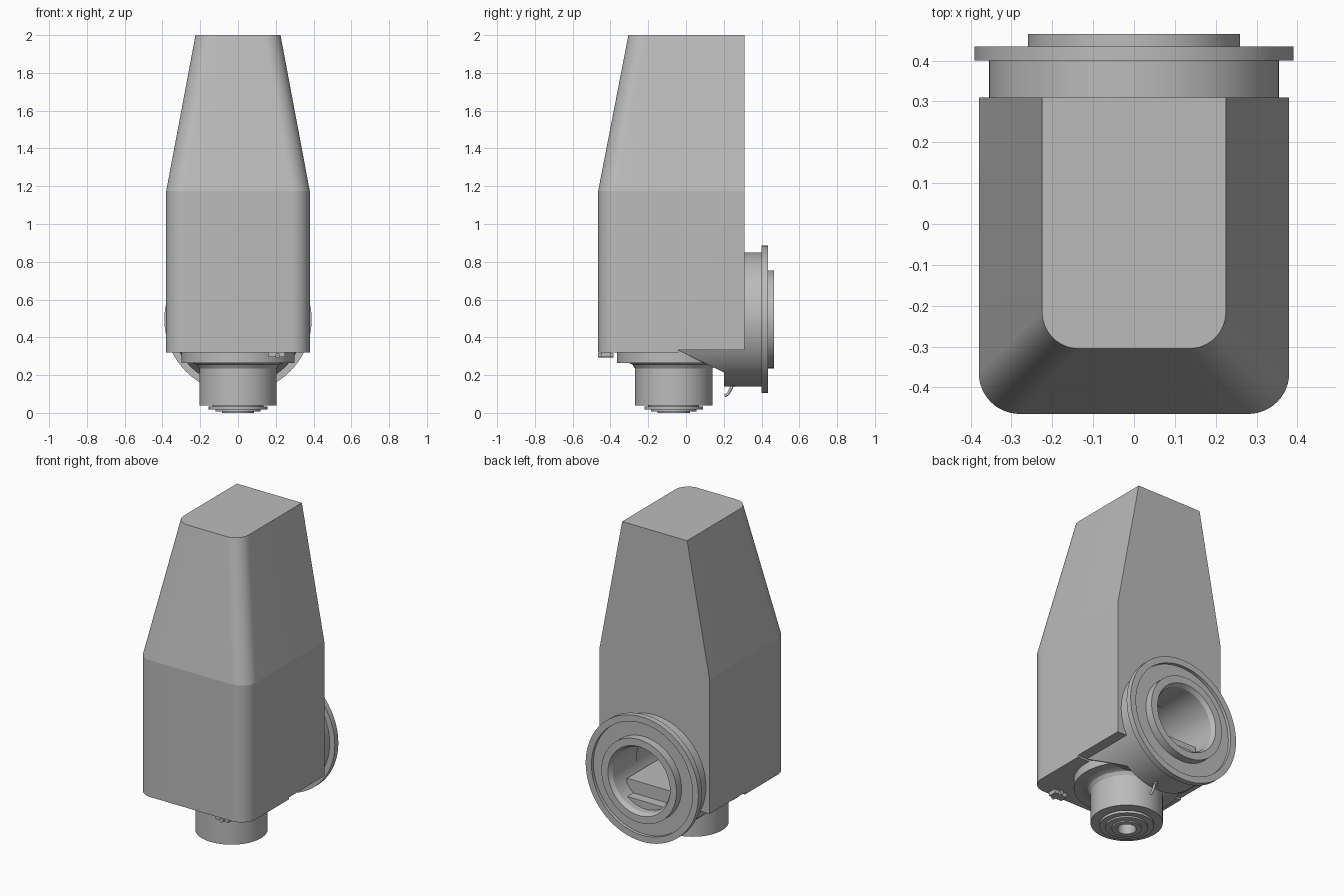
import bpy, bmesh
from math import cos, sin, pi, radians
from mathutils import Matrix, Vector

if "Cube" in bpy.data.objects:
    bpy.data.objects.remove(bpy.data.objects["Cube"])

grey = bpy.data.materials.new("light_grey")
grey.use_nodes = True
grey.diffuse_color = (0.5, 0.5, 0.5, 1)
grey.node_tree.nodes["Principled BSDF"].inputs["Base Color"].default_value = (0.5, 0.5, 0.5, 1)


def finish(name, bm):
    bmesh.ops.recalc_face_normals(bm, faces=bm.faces)
    mesh = bpy.data.meshes.new(name)
    bm.to_mesh(mesh)
    bm.free()
    mesh.materials.append(grey)
    obj = bpy.data.objects.new(name, mesh)
    bpy.context.collection.objects.link(obj)
    return obj


def activate(obj):
    bpy.ops.object.select_all(action='DESELECT')
    obj.select_set(True)
    bpy.context.view_layer.objects.active = obj


def smooth(obj, angle):
    activate(obj)
    bpy.ops.object.shade_smooth_by_angle(angle=radians(angle))


def box(name, low, high):
    bm = bmesh.new()
    low, high = Vector(low), Vector(high)
    bmesh.ops.create_cube(bm, size=1, matrix=Matrix.Translation((low + high) / 2)
                          @ Matrix.Diagonal((*(high - low), 1)))
    return finish(name, bm)


def lathe(name, profile, matrix, seg=72):
    """Revolve a closed (radius, height) profile."""
    bm = bmesh.new()
    rings = [[bm.verts.new((r * cos(2 * pi * k / seg), r * sin(2 * pi * k / seg), h))
              for k in range(seg)] for r, h in profile]
    for a, b in zip(rings, rings[1:] + rings[:1]):
        for k in range(seg):
            n = (k + 1) % seg
            bm.faces.new((a[k], a[n], b[n], b[k]))
    bm.transform(matrix)
    obj = finish(name, bm)
    smooth(obj, 30)
    return obj


def cut(obj, cutter):
    mod = obj.modifiers.new("cut", 'BOOLEAN')
    mod.operation, mod.object, mod.solver = 'DIFFERENCE', cutter, 'EXACT'
    activate(obj)
    bpy.ops.object.modifier_apply(modifier=mod.name)
    bpy.data.objects.remove(cutter)


def section(half, front, back, radius, steps=12):
    """Rectangle with its two front corners rounded."""
    pts = [(half, back), (-half, back)]
    for side, start in ((-1, pi), (1, 1.5 * pi)):
        for i in range(steps + 1):
            a = start + i * pi / 2 / steps
            pts.append((side * (half - radius) + radius * cos(a),
                        front + radius + radius * sin(a)))
    return pts


PORT = Matrix.Translation((0, 0, 0.495)) @ Matrix.Rotation(-pi / 2, 4, 'X')
NOZZLE = Matrix.Translation((0, -0.065, 0))

# Tapered housing lofted through three sections
bm = bmesh.new()
levels = [(0.32, 0.38, -0.465, 0.1), (1.175, 0.38, -0.465, 0.1), (2.0, 0.225, -0.305, 0.09)]
loops = [[bm.verts.new((x, y, z)) for x, y in section(half, front, 0.31, rad)]
         for z, half, front, rad in levels]
for a, b in zip(loops, loops[1:]):
    for k in range(len(a)):
        n = (k + 1) % len(a)
        bm.faces.new((a[k], a[n], b[n], b[k]))
bm.faces.new(loops[0])
bm.faces.new(loops[-1])
housing = finish("housing", bm)

# Port cavity and shallow rear step under the housing
bm = bmesh.new()
bmesh.ops.create_cone(bm, cap_ends=True, segments=72, radius1=0.205, radius2=0.205, depth=0.6,
                      matrix=PORT @ Matrix.Translation((0, 0, 0.2)))
cut(housing, finish("port_cutter", bm))
cut(housing, box("step_cutter", (-0.5, -0.04, 0.2), (0.5, 0.5, 0.332)))
smooth(housing, 9)

# Rear port: neck, flange with recessed face, raised inner ring
lathe("rear_port", [(0.2, 0.2), (0.355, 0.2), (0.355, 0.4), (0.39, 0.4), (0.39, 0.435),
                    (0.35, 0.435), (0.35, 0.415), (0.26, 0.415), (0.26, 0.465),
                    (0.215, 0.465), (0.2, 0.44)], PORT)

# Skirt under the neck, sliced by a sloping plane
bm = bmesh.new()
bmesh.ops.create_cone(bm, cap_ends=True, segments=72, radius1=0.355, radius2=0.355, depth=0.46,
                      matrix=PORT @ Matrix.Translation((0, 0, 0.17)))
for point, normal in (((0, 0, 0.34), (0, 0, 1)), ((0, -0.04, 0.33), (0, -0.185, -0.385))):
    cutting = bmesh.ops.bisect_plane(bm, geom=bm.verts[:] + bm.edges[:] + bm.faces[:],
                                     plane_co=point, plane_no=normal, clear_outer=True)
    edges = [e for e in cutting["geom_cut"] if isinstance(e, bmesh.types.BMEdge)]
    bmesh.ops.contextual_create(bm, geom=edges)
smooth(finish("port_skirt", bm), 20)

# Parts seen inside the port
box("inner_floor", (-0.17, -0.09, 0.3), (0.17, 0.34, 0.42))
box("inner_block", (-0.1, -0.11, 0.4), (0.04, 0.08, 0.68))

# Bottom collar, nozzle and stepped tip with a central hole
lathe("nozzle", [(0.05, 0.34), (0.3, 0.34), (0.3, 0.265), (0.24, 0.265), (0.218, 0.255),
                 (0.205, 0.235), (0.205, 0.04), (0.135, 0.04), (0.135, 0.034),
                 (0.155, 0.034), (0.155, 0.018), (0.12, 0.018), (0.12, 0.008),
                 (0.085, 0.008), (0.085, 0.0), (0.055, 0.0), (0.05, 0.01)], NOZZLE)
lathe("nozzle_plug", [(0.001, 0.1), (0.06, 0.1), (0.06, 0.12), (0.001, 0.12)], NOZZLE)

# Small front catch: tab with a pin
box("catch_tab", (0.16, -0.45, 0.295), (0.25, -0.4, 0.33))
lathe("catch_pin", [(0.001, -0.465), (0.013, -0.465), (0.013, -0.385), (0.001, -0.385)],
      Matrix.Translation((0.21, 0, 0.305)) @ Matrix.Rotation(-pi / 2, 4, 'X'), 16)

# Little bent lever behind the nozzle
curve = bpy.data.curves.new("lever", 'CURVE')
curve.dimensions = '3D'
curve.bevel_depth = 0.008
curve.use_fill_caps = True
spline = curve.splines.new('POLY')
path = [(0.205, 0.09), (0.222, 0.1), (0.235, 0.122), (0.25, 0.155)]
spline.points.add(len(path) - 1)
for p, (y, z) in zip(spline.points, path):
    p.co = (0.05, y, z, 1)
curve.materials.append(grey)
bpy.context.collection.objects.link(bpy.data.objects.new("lever", curve))
bm = bmesh.new()
bmesh.ops.create_uvsphere(bm, u_segments=12, v_segments=8, radius=0.014,
                          matrix=Matrix.Translation((0.05, 0.25, 0.15)))
smooth(finish("lever_knob", bm), 40)
